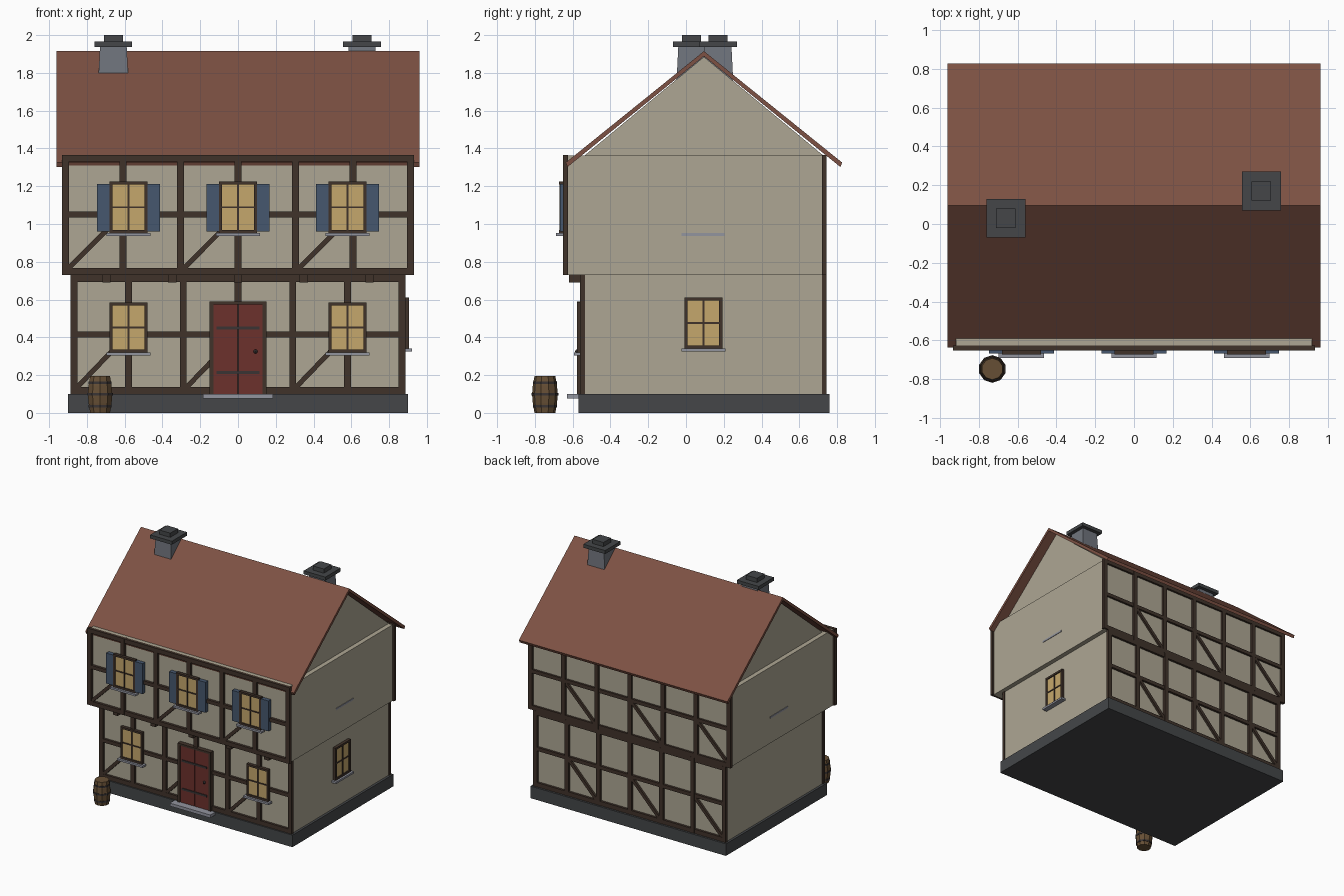
import bpy, bmesh, math
from mathutils import Matrix

if "Cube" in bpy.data.objects:
    bpy.data.objects.remove(bpy.data.objects["Cube"])


def mat(name, r, g, b):
    m = bpy.data.materials.new(name)
    m.diffuse_color = tuple((c / 255) ** 2.2 for c in (r, g, b)) + (1,)
    m.use_nodes = True
    m.node_tree.nodes["Principled BSDF"].inputs["Base Color"].default_value = m.diffuse_color
    return m


PLASTER = mat("plaster", 172, 165, 146)
TIMBER = mat("timber", 66, 54, 46)
TILE = mat("roof_tile", 124, 82, 69)
STONE = mat("dark_stone", 70, 72, 74)
SHAFT = mat("chimney_stone", 112, 116, 124)
SILL = mat("sill_stone", 145, 147, 157)
GLASS = mat("lit_glass", 196, 166, 108)
SHUTTER = mat("shutter_blue", 72, 88, 110)
DOOR = mat("door_red", 108, 52, 48)
IRON = mat("iron", 60, 55, 55)
WOOD = mat("barrel_wood", 102, 80, 56)


def finish(name, bm, material):
    bmesh.ops.recalc_face_normals(bm, faces=bm.faces)
    me = bpy.data.meshes.new(name)
    bm.to_mesh(me)
    bm.free()
    me.materials.append(material)
    ob = bpy.data.objects.new(name, me)
    bpy.context.collection.objects.link(ob)
    return ob


def add_box(bm, x0, x1, y0, y1, z0, z1, angle=0.0):
    m = (Matrix.Translation(((x0 + x1) / 2, (y0 + y1) / 2, (z0 + z1) / 2))
         @ Matrix.Rotation(angle, 4, 'Y')
         @ Matrix.Diagonal((x1 - x0, y1 - y0, z1 - z0, 1)))
    bmesh.ops.create_cube(bm, size=1, matrix=m)


def boxes(name, material, *dims):
    bm = bmesh.new()
    for d in dims:
        add_box(bm, *d)
    return finish(name, bm, material)


def prism(name, material, profile, x0, x1):
    """Extrude a (y, z) profile along x."""
    bm = bmesh.new()
    f = bm.faces.new([bm.verts.new((x0, y, z)) for y, z in profile])
    r = bmesh.ops.extrude_face_region(bm, geom=[f])
    bmesh.ops.translate(bm, vec=(x1 - x0, 0, 0),
                        verts=[v for v in r['geom'] if isinstance(v, bmesh.types.BMVert)])
    return finish(name, bm, material)


# Masonry base and wall volumes
boxes("plinth", STONE, (-.9, .9, -.57, .76, 0, .1))
boxes("ground_floor_wall", PLASTER, (-.88, .88, -.54, .725, .1, .73))
boxes("upper_floor_wall", PLASTER, (-.918, .918, -.63, .727, .73, 1.363))
prism("gable_wall", PLASTER, [(-.54, 1.36), (.73, 1.36), (.095, 1.885)], -.88, .88)

# Roof slab, chevron section
prism("roof", TILE, [(-.637, 1.325), (.095, 1.915), (.827, 1.325), (.817, 1.302),
                     (.095, 1.888), (-.627, 1.302)], -.96, .96)


def timber_frame(name, half, y0, y1, z0, z1, zmid):
    """Posts, rails and braces for one storey face."""
    bm = bmesh.new()
    w = .036
    step = (2 * half - w) / 6
    for i in range(7):
        x = -half + w / 2 + i * step
        add_box(bm, x - w / 2, x + w / 2, y0, y1, z0, z1)
        if i in (0, 2, 4):
            xa, za = x + w / 2 - .01, z0 + w - .01
            xb, zb = x + step - w / 2 + .01, zmid - .005
            ln, cx, cz = math.hypot(xb - xa, zb - za), (xa + xb) / 2, (za + zb) / 2
            add_box(bm, cx - ln / 2, cx + ln / 2, y0 + .002, y1 - .002, cz - .013, cz + .013,
                    -math.atan2(zb - za, xb - xa))
    for a, b in ((z0, z0 + w), (zmid - .015, zmid + .015), (z1 - w, z1)):
        add_box(bm, -half, half, y0 + .001, y1 - .001, a, b)
    finish(name, bm, TIMBER)


timber_frame("front_lower_frame", .887, -.56, -.535, .1, .73, .415)
timber_frame("front_upper_frame", .932, -.652, -.625, .73, 1.366, 1.05)
timber_frame("back_lower_frame", .887, .72, .745, .1, .73, .415)
timber_frame("back_upper_frame", .932, .72, .745, .73, 1.366, 1.05)

# Jetty brackets under the overhang
boxes("jetty_brackets", TIMBER,
      *[(.348 * i - .022, .348 * i + .022, -.62, -.54, .69, .73) for i in range(-2, 3)])


def window(name, x, y, z0, z1, shutters=False):
    """Window facing -y whose wall face is at y."""
    w, t = .1, .016
    zm = (z0 + z1) / 2
    parts = [boxes(name + "_glass", GLASS, (x - .09, x + .09, y - .018, y, z0 + .005, z1 - .005))]
    parts.append(boxes(name + "_frame", TIMBER,
                       (x - w, x - w + t, y - .026, y, z0, z1), (x + w - t, x + w, y - .026, y, z0, z1),
                       (x - w, x + w, y - .027, y, z1 - t, z1), (x - w, x + w, y - .027, y, z0, z0 + t),
                       (x - .005, x + .005, y - .024, y, z0, z1),
                       (x - w, x + w, y - .023, y, zm - .005, zm + .005)))
    parts.append(boxes(name + "_sill", SILL, (x - .117, x + .117, y - .044, y, z0 - .016, z0)))
    if shutters:
        parts.append(boxes(name + "_shutters", SHUTTER,
                           *[(x + s * .127 - .04, x + s * .127 + .04, y - .022, y + .012, z0 + .008, z1 - .012)
                             for s in (-1, 1)]))
    return parts


for i, x in enumerate((-.58, 0, .58)):
    window(f"upper_window_{i}", x, -.645, .952, 1.225, True)
    if x:
        window(f"lower_window_{i}", x, -.55, .32, .585)

# Side window, turned to face +x, plus the slivers of upper side sills
for ob in window("side_window", .092, -.878, .34, .61):
    ob.data.transform(Matrix.Rotation(math.pi / 2, 4, 'Z'))
boxes("upper_side_sills", SILL, *[(s * .9 - .022, s * .9 + .022, -.025, .205, .937, .952) for s in (-1, 1)])

# Door with frame, straps, knob and doorstep
boxes("door", DOOR, (-.133, -.002, -.57, -.54, .1, .575), (.002, .133, -.57, -.54, .1, .575))
boxes("door_frame", TIMBER, (-.152, -.131, -.577, -.54, .1, .59), (.131, .152, -.577, -.54, .1, .59),
      (-.152, .152, -.578, -.54, .573, .59))
boxes("door_straps", IRON, *[(-.115, .115, -.576, -.565, z - .008, z + .008) for z in (.215, .45)])
bm = bmesh.new()
bmesh.ops.create_uvsphere(bm, u_segments=8, v_segments=6, radius=.011,
                          matrix=Matrix.Translation((.093, -.576, .325)))
finish("door_knob", bm, IRON)
boxes("doorstep", SILL, (-.186, .186, -.63, -.56, .075, .1))


def chimney(name, x, y):
    bm = bmesh.new()
    m = Matrix.Translation((x, y, 1.835)) @ Matrix.Rotation(math.pi / 4, 4, 'Z')
    bmesh.ops.create_cone(bm, cap_ends=True, segments=4, radius1=.115, radius2=.1, depth=.21, matrix=m)
    # keep the sides square to the axes
    if abs(abs(bm.verts[:][0].co.x - x) - abs(bm.verts[:][0].co.y - y)) > .01:
        bmesh.ops.rotate(bm, verts=bm.verts, cent=(x, y, 0), matrix=Matrix.Rotation(math.pi / 4, 3, 'Z'))
    finish(name + "_shaft", bm, SHAFT)
    boxes(name + "_cap", STONE, (x - .1, x + .1, y - .1, y + .1, 1.936, 1.965))
    boxes(name + "_pot", STONE, (x - .05, x + .05, y - .05, y + .05, 1.965, 2.0))


chimney("left_chimney", -.66, .03)
chimney("right_chimney", .656, .17)


def lathe(name, material, profile, n=10):
    """Low-poly turned solid at the barrel position."""
    bm = bmesh.new()
    rings = [[bm.verts.new((-.73 + r * math.cos(2 * math.pi * (k + .5) / n),
                            -.747 + r * math.sin(2 * math.pi * (k + .5) / n), z)) for k in range(n)]
             for r, z in profile]
    for a, b in zip(rings, rings[1:]):
        for k in range(n):
            bm.faces.new((a[k], a[(k + 1) % n], b[(k + 1) % n], b[k]))
    bm.faces.new(rings[0])
    bm.faces.new(rings[-1])
    finish(name, bm, material)


# Barrel and iron hoops
lathe("barrel", WOOD, [(.055, 0), (.064, .05), (.068, .098), (.064, .146), (.055, .196)])
for i, (z, r) in enumerate(((.035, .064), (.098, .071), (.16, .064))):
    lathe(f"barrel_hoop_{i}", IRON, [(r, z - .007), (r, z + .007)])
